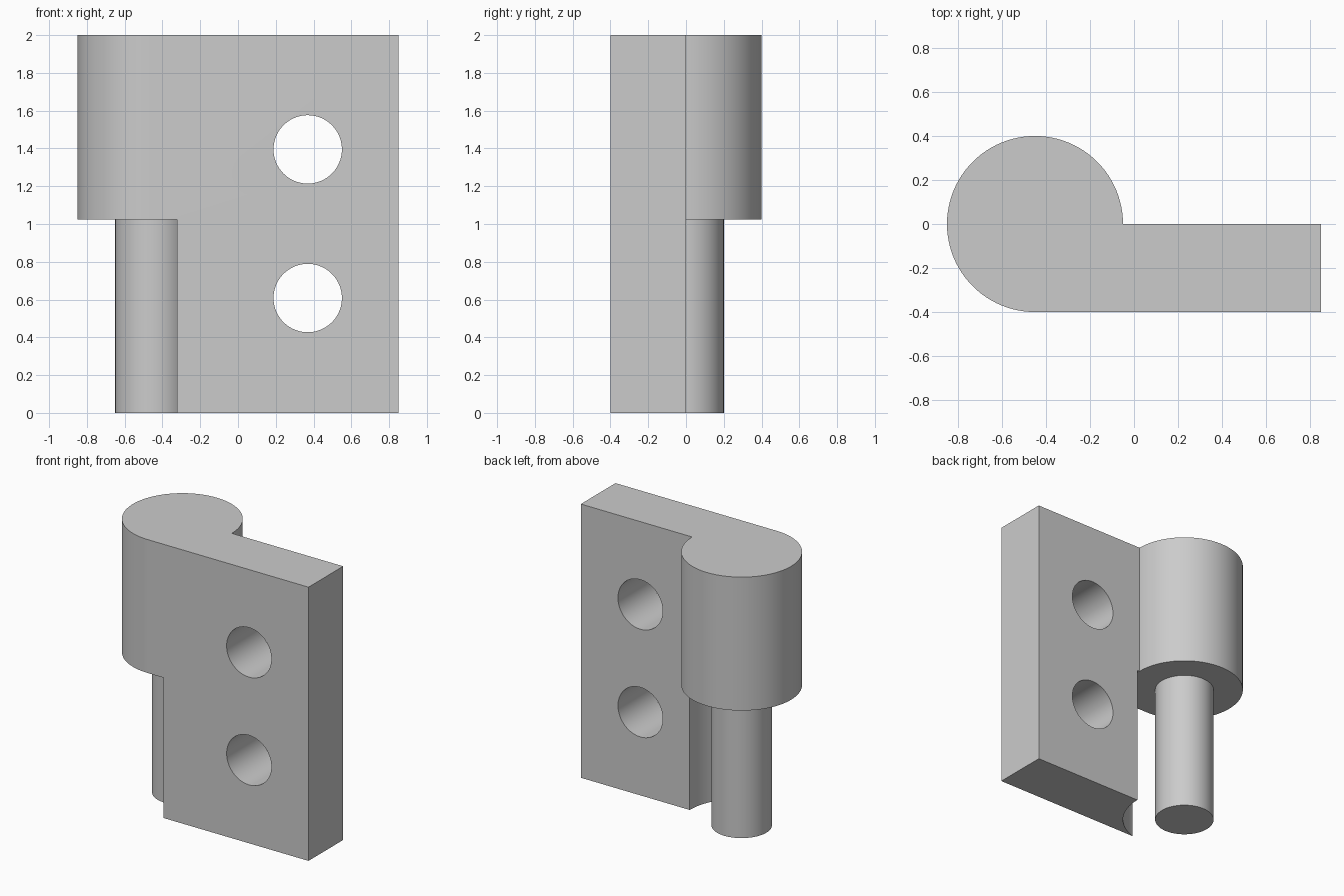
import bpy, bmesh
from math import cos, sin, pi, radians
from mathutils import Matrix, Vector

cube = bpy.data.objects.get("Cube")
if cube:
    bpy.data.objects.remove(cube, do_unlink=True)

AXIS_X = -0.45      # hinge axis
KNUCKLE_R = 0.4
PIN_R = 0.2
CLEARANCE_R = 0.42
STEP_Z = 1.025      # underside of the knuckle
HEIGHT = 2.0
RIGHT_X = 0.85

steel = bpy.data.materials.new("grey steel")
steel.use_nodes = True
GREY = (0.6, 0.6, 0.6, 1)
steel.diffuse_color = GREY
steel.node_tree.nodes["Principled BSDF"].inputs["Base Color"].default_value = GREY


def finish(name, bm):
    bmesh.ops.recalc_face_normals(bm, faces=bm.faces)
    mesh = bpy.data.meshes.new(name)
    bm.to_mesh(mesh)
    bm.free()
    mesh.materials.append(steel)
    obj = bpy.data.objects.new(name, mesh)
    bpy.context.collection.objects.link(obj)
    return obj


def cylinder(name, radius, start, end, segments=96):
    start, end = Vector(start), Vector(end)
    axis = end - start
    bm = bmesh.new()
    bmesh.ops.create_cone(
        bm, cap_ends=True, segments=segments, radius1=radius, radius2=radius,
        depth=axis.length,
        matrix=Matrix.Translation((start + end) / 2)
        @ axis.to_track_quat("Z", "Y").to_matrix().to_4x4())
    return finish(name, bm)


def activate(obj):
    bpy.ops.object.select_all(action="DESELECT")
    obj.select_set(True)
    bpy.context.view_layer.objects.active = obj


def cut(target, cutter):
    activate(target)
    mod = target.modifiers.new("cut", "BOOLEAN")
    mod.operation = "DIFFERENCE"
    mod.solver = "EXACT"
    mod.object = cutter
    bpy.ops.object.modifier_apply(modifier=mod.name)
    bpy.data.objects.remove(cutter, do_unlink=True)


# Leaf and knuckle: one outline, three quarters of a circle plus the flat leaf
STEPS = 72
arc = [1.5 * pi * i / STEPS for i in range(STEPS + 1)]
outline = [(AXIS_X + KNUCKLE_R * cos(a), KNUCKLE_R * sin(a)) for a in arc]
outline += [(RIGHT_X, -KNUCKLE_R), (RIGHT_X, 0)]
bm = bmesh.new()
base = bm.faces.new([bm.verts.new((x, y, 0)) for x, y in outline])
top = bmesh.ops.extrude_face_region(bm, geom=[base])["geom"]
bmesh.ops.translate(bm, vec=(0, 0, HEIGHT),
                    verts=[v for v in top if isinstance(v, bmesh.types.BMVert)])
leaf = finish("hinge_leaf", bm)

# Round clearance under the knuckle for the mating half
cut(leaf, cylinder("clearance_cutter", CLEARANCE_R,
                   (AXIS_X, 0, -0.2), (AXIS_X, 0, STEP_Z), 128))

# Screw holes
for z in (0.608, 1.395):
    cut(leaf, cylinder("hole_cutter", 0.181, (0.369, -1, z), (0.369, 1, z)))

# Pin
pin = cylinder("hinge_pin", PIN_R, (AXIS_X, 0, 0), (AXIS_X, 0, STEP_Z + 0.05))

for obj in (leaf, pin):
    activate(obj)
    bpy.ops.object.shade_smooth_by_angle(angle=radians(30))
